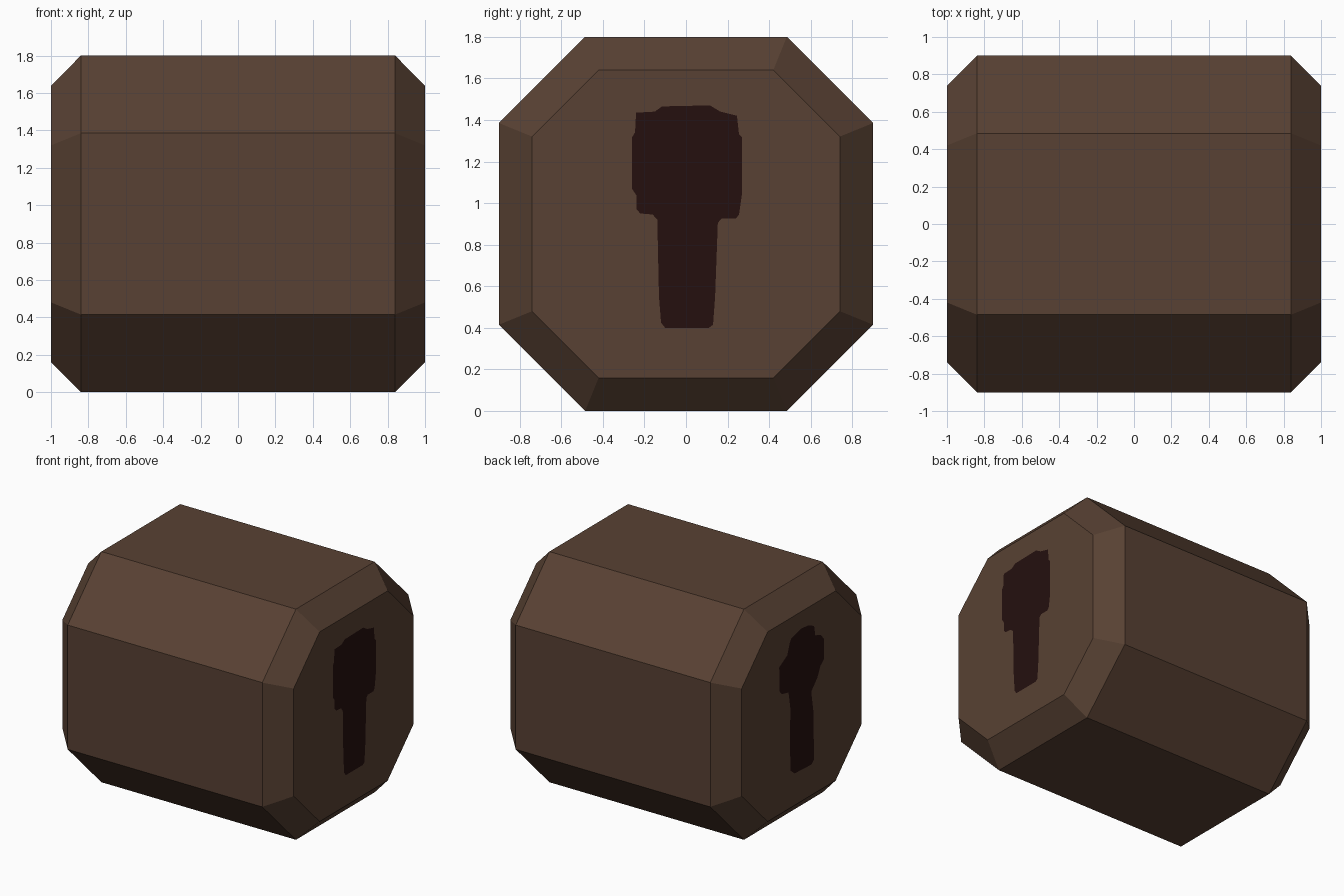
import bpy, bmesh

if "Cube" in bpy.data.objects:
    bpy.data.objects.remove(bpy.data.objects["Cube"])


def material(name, rgb):
    m = bpy.data.materials.new(name)
    m.diffuse_color = (*rgb, 1)
    m.use_nodes = True
    m.node_tree.nodes["Principled BSDF"].inputs["Base Color"].default_value = m.diffuse_color
    return m


BROWN = material("dark brown", (0.098, 0.053, 0.033))
STAIN = material("near black maroon", (0.018, 0.0050, 0.0045))


def finish(bm, name, mat):
    me = bpy.data.meshes.new(name)
    bm.to_mesh(me)
    bm.free()
    me.materials.append(mat)
    ob = bpy.data.objects.new(name, me)
    bpy.context.collection.objects.link(ob)
    return ob


# Body: octagonal prism along x with bevelled ends
def octagon(bm, x, r, c):
    pts = [(c, -r), (r, -c), (r, c), (c, r), (-c, r), (-r, c), (-r, -c), (-c, -r)]
    return [bm.verts.new((x, y, 0.9 + z)) for y, z in pts]


bm = bmesh.new()
rings = [octagon(bm, x, r, c) for x, r, c in
         [(-0.999, 0.74, 0.42), (-0.84, 0.9, 0.485), (0.84, 0.9, 0.485), (0.999, 0.74, 0.42)]]
for a, b in zip(rings, rings[1:]):
    for i in range(8):
        j = (i + 1) % 8
        bm.faces.new((a[i], a[j], b[j], b[i]))
bm.faces.new(rings[0])
bm.faces.new(rings[-1])
bmesh.ops.recalc_face_normals(bm, faces=bm.faces)
finish(bm, "octagonal_body", BROWN)

# Keyhole-shaped dark patches, outlines as (sideways, z) seen from outside
right = [(-.24, 1.435), (-.15, 1.44), (-.115, 1.465), (.115, 1.47), (.165, 1.44), (.245, 1.42),
         (.255, 1.33), (.27, 1.315), (.27, 1.05), (.255, .945), (.24, .925), (.17, .925),
         (.153, .905), (.14, .55), (.13, .415), (.11, .40), (-.10, .40), (-.12, .425),
         (-.13, .55), (-.138, .92), (-.16, .945), (-.22, .95), (-.237, .97), (-.237, 1.035),
         (-.26, 1.07), (-.26, 1.315), (-.245, 1.34)]
left = [(-.13, 1.48), (-.01, 1.51), (.08, 1.50), (.15, 1.47), (.165, 1.39), (.23, 1.37),
        (.275, 1.32), (.275, 1.165), (.23, 1.13), (.19, 1.05), (.115, .97), (.14, .815),
        (.15, .43), (.12, .40), (-.09, .41), (-.14, .45), (-.15, .734), (-.14, .923),
        (-.165, 1.07), (-.25, 1.09), (-.275, 1.12), (-.28, 1.31), (-.18, 1.367), (-.15, 1.45)]
for name, side, outline in (("right_patch", 1, right), ("left_patch", -1, left)):
    bm = bmesh.new()
    # outlines run clockwise seen from outside, so reverse for outward normals
    bm.faces.new([bm.verts.new((side * 1.001, side * y, z)) for y, z in reversed(outline)])
    finish(bm, name, STAIN)
